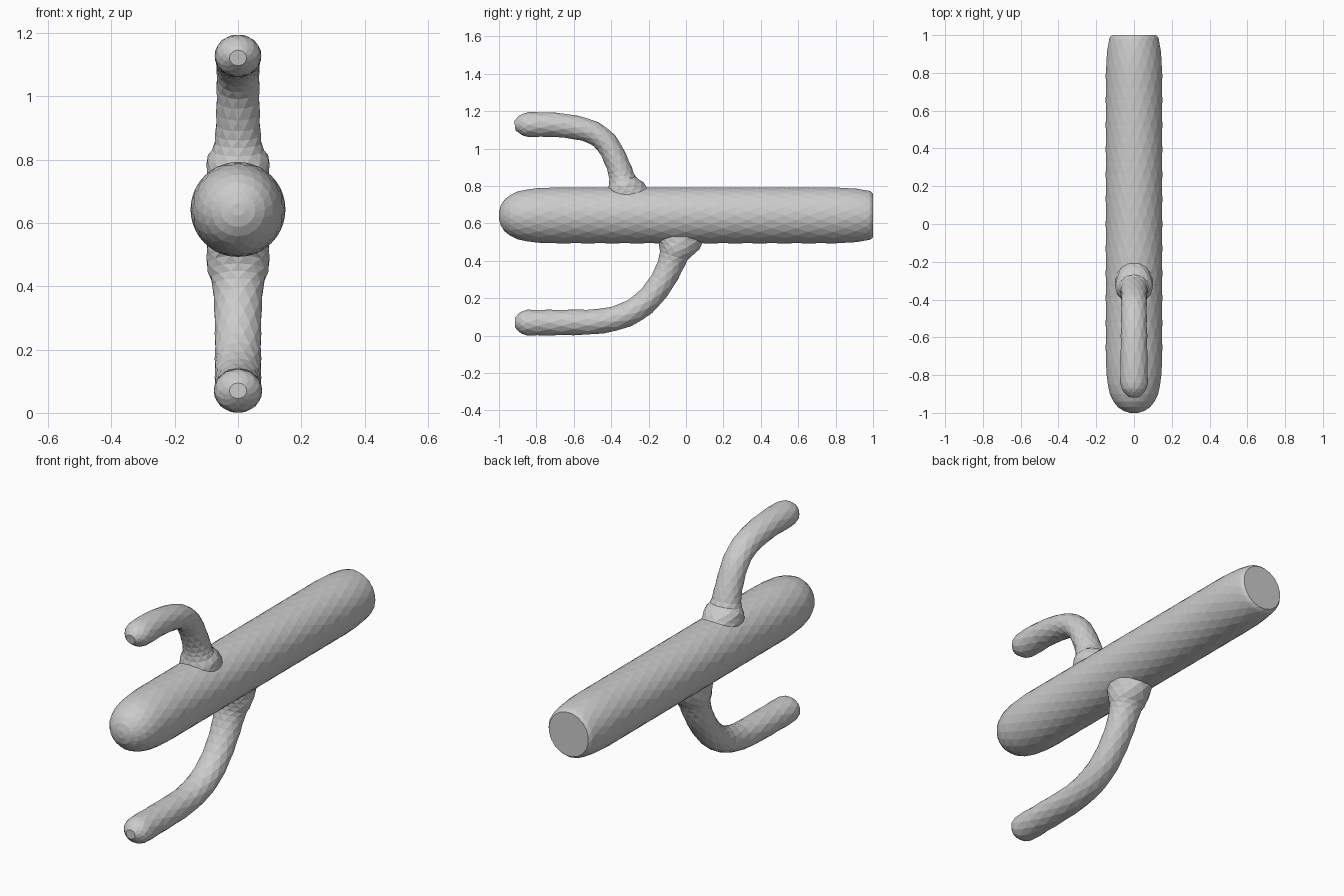
import bpy, bmesh, math
from mathutils import Vector

if "Cube" in bpy.data.objects:
    bpy.data.objects.remove(bpy.data.objects["Cube"])


def resample(pts, sub):
    """Catmull-Rom through (y, z, radius) points."""
    p = [Vector(q) for q in pts]
    p = [2 * p[0] - p[1]] + p + [2 * p[-1] - p[-2]]
    out = []
    for i in range(1, len(p) - 2):
        a, b, c, d = p[i - 1:i + 3]
        for k in range(sub):
            t = k / sub
            out.append(0.5 * (2 * b + (c - a) * t + (2 * a - 5 * b + 4 * c - d) * t ** 2
                              + (3 * b - a - 3 * c + d) * t ** 3))
    return out + [p[-2]]


def tube(name, rings, sides, x_scale=1.0, x_max=1.0):
    """Faceted tube in the yz plane; every other ring is turned half a step."""
    bm = bmesh.new()
    loops = []
    for i, q in enumerate(rings):
        a, b = rings[max(i - 1, 0)], rings[min(i + 1, len(rings) - 1)]
        tan = Vector((0, b[0] - a[0], b[1] - a[1])).normalized()
        nor = Vector((0, -tan.z, tan.y))
        rx = min(q[2] * x_scale, x_max)
        loop = []
        for k in range(sides):
            t = 2 * math.pi * (k + 0.5 * (i % 2)) / sides
            co = Vector((rx * math.cos(t), q[0], q[1])) + nor * q[2] * math.sin(t)
            loop.append(bm.verts.new(co))
        loops.append(loop)
    for i in range(len(loops) - 1):
        lo, hi = loops[i], loops[i + 1]
        for k in range(sides):
            n = (k + 1) % sides
            if i % 2 == 0:
                bm.faces.new((lo[k], lo[n], hi[k]))
                bm.faces.new((lo[n], hi[n], hi[k]))
            else:
                bm.faces.new((lo[k], hi[n], hi[k]))
                bm.faces.new((lo[k], lo[n], hi[n]))
    bm.faces.new(loops[0])
    bm.faces.new(loops[-1])
    bmesh.ops.recalc_face_normals(bm, faces=bm.faces[:])
    me = bpy.data.meshes.new(name)
    bm.to_mesh(me)
    bm.free()
    ob = bpy.data.objects.new(name, me)
    bpy.context.collection.objects.link(ob)
    return ob


# Trunk: rounded tip at the front, flat cut at the back
Z = 0.643
profile = [(-1.0, .02), (-.99, .055), (-.97, .085), (-.94, .11), (-.9, .128), (-.85, .14), (-.79, .146)]
profile += [(-.72 + 0.0655 * i, .15) for i in range(24)]
profile += [(.85, .148), (.91, .143), (.96, .136), (.985, .13), (1.0, .118)]
trunk = tube("cactus_trunk", [(y, Z, r) for y, r in profile], 20)

# Arms: flared root, bend, straight rounded end
upper = [(-.31, .74, .12), (-.325, .785, .105), (-.34, .83, .075), (-.352, .88, .066),
         (-.38, .95, .063), (-.425, 1.03, .062), (-.495, 1.085, .062), (-.59, 1.113, .064),
         (-.71, 1.128, .066), (-.84, 1.128, .067), (-.885, 1.126, .052), (-.915, 1.122, .025)]
lower = [(-.035, .55, .15), (-.045, .49, .12), (-.06, .445, .087), (-.075, .40, .074),
         (-.105, .33, .069), (-.155, .25, .067), (-.225, .172, .067), (-.32, .112, .067),
         (-.45, .078, .067), (-.6, .071, .069), (-.73, .07, .069), (-.85, .07, .069),
         (-.89, .07, .052), (-.915, .07, .025)]
arms = [tube("upper_arm", resample(upper, 2), 12, 1.1, .1),
        tube("lower_arm", resample(lower, 2), 12, 1.1, .1)]

# Fuse the arms into the trunk
bpy.context.view_layer.objects.active = trunk
for arm in arms:
    mod = trunk.modifiers.new("join_" + arm.name, 'BOOLEAN')
    mod.operation = 'UNION'
    mod.solver = 'EXACT'
    mod.object = arm
    bpy.ops.object.modifier_apply(modifier=mod.name)
    bpy.data.objects.remove(arm)
trunk.name = "cactus"
